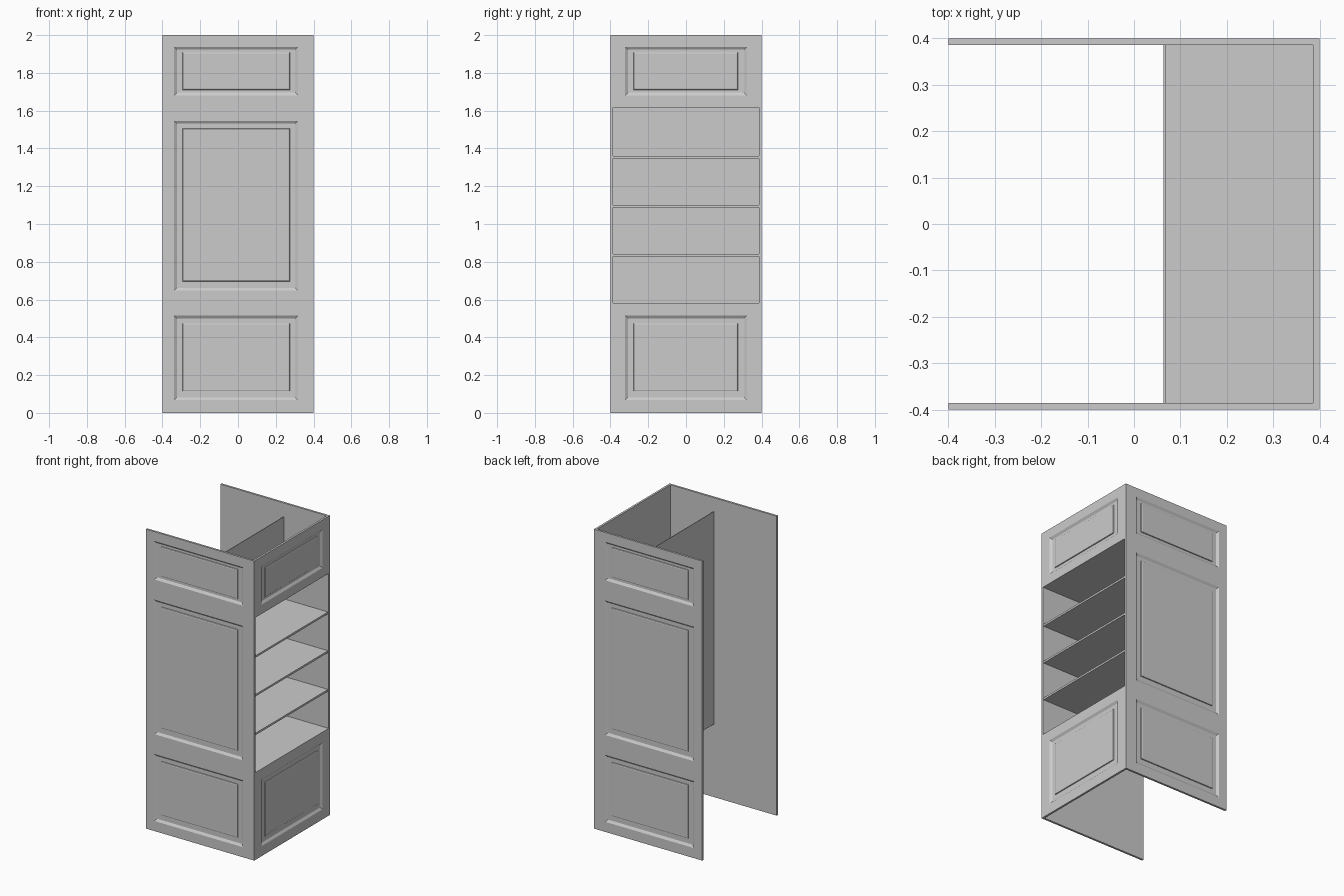
import bpy, bmesh

if "Cube" in bpy.data.objects:
    bpy.data.objects.remove(bpy.data.objects["Cube"])

T = 0.014  # wall thickness


def finish(name, bm):
    bmesh.ops.remove_doubles(bm, verts=bm.verts, dist=1e-5)
    bmesh.ops.recalc_face_normals(bm, faces=bm.faces)
    me = bpy.data.meshes.new(name)
    bm.to_mesh(me)
    bm.free()
    ob = bpy.data.objects.new(name, me)
    bpy.context.collection.objects.link(ob)
    return ob


def panelled_wall(name, u0, u1, v0, v1, pu, panels, place):
    """Wall with recessed frames and raised fields; place maps (u, v, depth) to xyz.
    panels: (outer bottom, outer top, field bottom, field top); pu: same across the width."""
    bm = bmesh.new()

    def quad(pts):
        bm.faces.new([bm.verts.new(place(*p)) for p in pts])

    def rect(a, b, c, e, d):
        return [(a, c, d), (b, c, d), (b, e, d), (a, e, d)]

    us = [u0, pu[0], pu[1], u1]
    vs = [v0] + [z for p in panels for z in p[:2]] + [v1]
    for i in range(3):
        for j in range(len(vs) - 1):
            if not (i == 1 and j % 2 == 1):
                quad(rect(us[i], us[i + 1], vs[j], vs[j + 1], 0))
    for ob, ot, fb, ft in panels:
        a, b, fa, fe = pu
        s, r = 0.015, 0.007
        rings = [rect(a, b, ob, ot, 0),
                 rect(a + s, b - s, ob + s, ot - s, 0.010),
                 rect(fa, fe, fb, ft, 0.010),
                 rect(fa + 0.002, fe - 0.002, fb + 0.002, ft - 0.002, 0.005),
                 rect(fa + r, fe - r, fb + r, ft - r, 0.003)]
        for p, q in zip(rings, rings[1:]):
            for k in range(4):
                n = (k + 1) % 4
                quad([p[k], p[n], q[n], q[k]])
        quad(rings[-1])
    bmesh.ops.remove_doubles(bm, verts=bm.verts, dist=1e-5)
    # edge faces and flat inner side
    shift = place(0, 0, T) - place(0, 0, 0)
    ext = bmesh.ops.extrude_edge_only(bm, edges=[e for e in bm.edges if e.is_boundary])
    bmesh.ops.translate(bm, vec=shift,
                        verts=[g for g in ext["geom"] if isinstance(g, bmesh.types.BMVert)])
    bmesh.ops.holes_fill(bm, edges=[e for e in bm.edges if e.is_boundary], sides=0)
    return finish(name, bm)


def box(name, x0, x1, y0, y1, z0, z1):
    bm = bmesh.new()
    bmesh.ops.create_cube(bm, size=1)
    for v in bm.verts:
        v.co = ((x0, x1)[v.co.x > 0], (y0, y1)[v.co.y > 0], (z0, z1)[v.co.z > 0])
    return finish(name, bm)


from mathutils import Vector

LOW = (0.067, 0.515, 0.115, 0.474)
MID = (0.647, 1.546, 0.696, 1.506)
TOP = (1.680, 1.938, 1.710, 1.909)
N0, N1 = 0.583, 1.618  # niche opening

# front and back walls
for name, s in (("front_wall", -1), ("back_wall", 1)):
    panelled_wall(name, -0.4, 0.4, 0, 2, (-0.339, 0.318, -0.293, 0.274), [LOW, MID, TOP],
                  lambda u, v, d, s=s: Vector((u, s * (0.4 - d), v)))

# right wall, below and above the niche
W = 0.4 - T
for name, z0, z1, p in (("right_wall_lower", 0, N0, LOW), ("right_wall_upper", N1, 2, TOP)):
    panelled_wall(name, -W, W, z0, z1, (-0.322, 0.322, -0.278, 0.275), [p],
                  lambda u, v, d: Vector((0.4 - d, u, v)))

# niche back board
box("niche_back", 0.064, 0.068, -W, W, 0.487, 1.907)

# niche floor, shelves and ceiling
for i in range(5):
    z = N0 + (N1 - N0) * i / 4
    x1 = 0.4 - T if i in (0, 4) else 0.395
    lift = 0.013 if i == 4 else 0
    box("shelf_%d" % i, 0.066, x1, -W, W, z - 0.013 + lift, z + lift)
